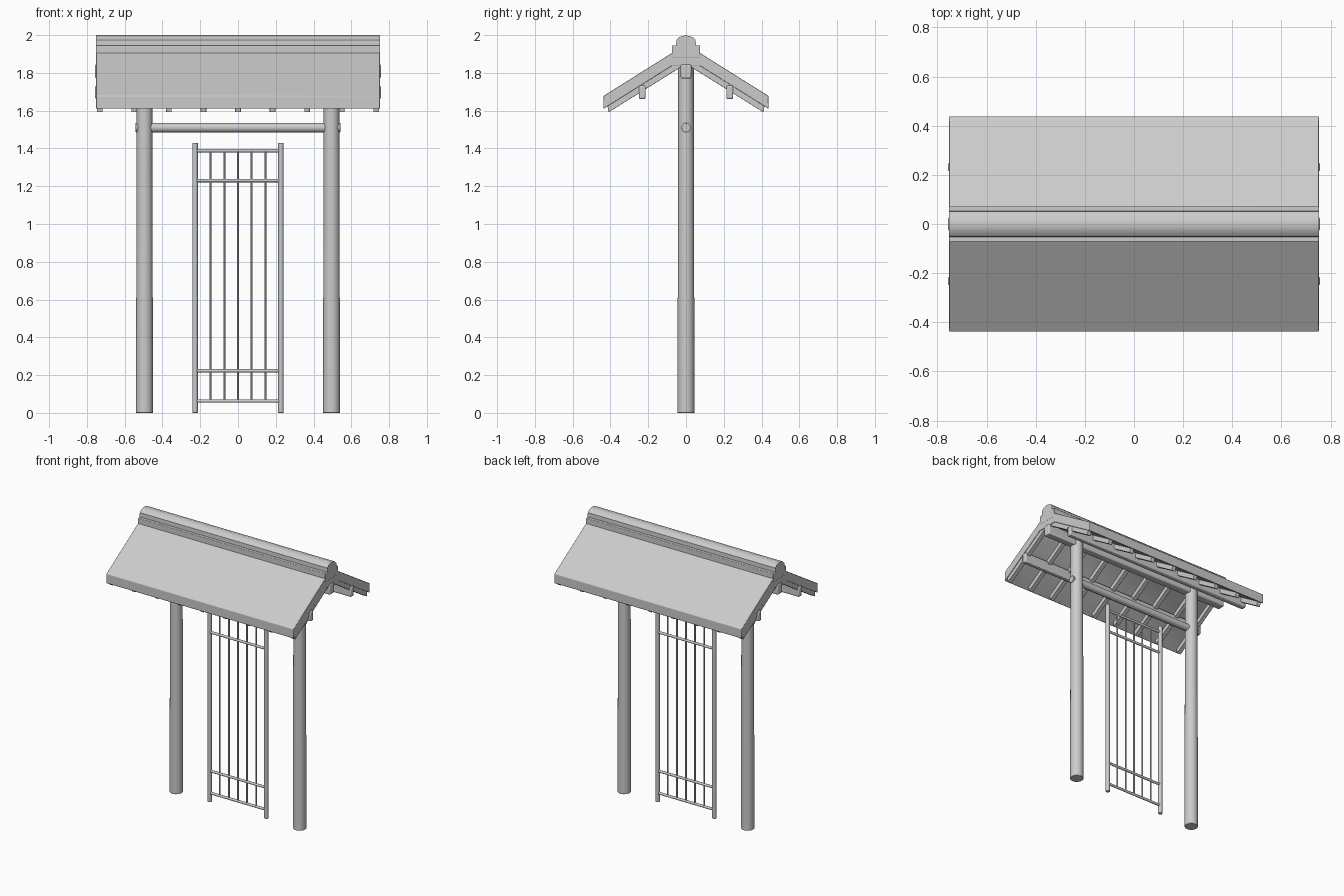
import bpy, bmesh, math
from mathutils import Vector

if "Cube" in bpy.data.objects:
    bpy.data.objects.remove(bpy.data.objects["Cube"])


def finish(name, bm, bevel=0.0):
    bmesh.ops.recalc_face_normals(bm, faces=bm.faces)
    me = bpy.data.meshes.new(name)
    bm.to_mesh(me)
    bm.free()
    ob = bpy.data.objects.new(name, me)
    bpy.context.collection.objects.link(ob)
    if bevel:
        m = ob.modifiers.new("bevel", "BEVEL")
        m.width, m.segments = bevel, 2
        m.limit_method = "ANGLE"
    bpy.ops.object.select_all(action="DESELECT")
    ob.select_set(True)
    bpy.context.view_layer.objects.active = ob
    bpy.ops.object.shade_smooth_by_angle(angle=math.radians(35))
    return ob


def rod(name, a, b, r1, r2=None, sides=16, bevel=0.0):
    """Round pole from point a to point b."""
    a, b = Vector(a), Vector(b)
    bm = bmesh.new()
    bmesh.ops.create_cone(bm, cap_ends=True, segments=sides, radius1=r1,
                          radius2=r2 or r1, depth=(b - a).length)
    rot = (b - a).to_track_quat("Z", "Y").to_matrix().to_4x4()
    rot.translation = (a + b) / 2
    bm.transform(rot)
    return finish(name, bm, bevel)


def extrude_x(name, profile, x0, x1, bevel=0.0):
    """Extrude a (y, z) profile along x."""
    bm = bmesh.new()
    f = bm.faces.new([bm.verts.new((x0, y, z)) for y, z in profile])
    res = bmesh.ops.extrude_face_region(bm, geom=[f])
    verts = [v for v in res["geom"] if isinstance(v, bmesh.types.BMVert)]
    bmesh.ops.translate(bm, verts=verts, vec=(x1 - x0, 0, 0))
    return finish(name, bm, bevel)


def mirrored(half):
    """Complete a half profile (y >= 0) across y = 0."""
    return half + [(-y, z) for y, z in reversed(half) if y > 0]


def rect(y, z, w, h):
    return [(y - w/2, z - h/2), (y + w/2, z - h/2), (y + w/2, z + h/2), (y - w/2, z + h/2)]


# Posts and the tie rail passing through them
for side, s in (("left", -1), ("right", 1)):
    rod(side + "_post", (s * 0.495, 0, 0), (s * 0.495, 0, 1.85), 0.045, 0.041, 24, 0.003)
rod("tie_rail", (-0.542, 0, 1.51), (0.542, 0, 1.51), 0.025, bevel=0.003)

# Gate: stiles, rails, bars
for side, s in (("left", -1), ("right", 1)):
    rod(side + "_gate_stile", (s * 0.227, 0, 0), (s * 0.227, 0, 1.43), 0.014, bevel=0.002)
for i, z in enumerate((0.063, 0.223, 1.23, 1.388)):
    rod(f"gate_rail_{i+1}", (-0.227, 0, z), (0.227, 0, z), 0.009, sides=12)
for i in range(5):
    x = (i - 2) * 0.0725
    rod(f"gate_bar_{i+1}", (x, 0, 0.063), (x, 0, 1.388), 0.0055, sides=10)

# Gabled roof slab
extrude_x("roof", mirrored([(0.077, 1.836), (0.437, 1.61), (0.437, 1.678), (0, 1.952)]),
          -0.752, 0.752, 0.003)

# Stepped ridge cap
extrude_x("ridge_base", mirrored([(0.074, 1.88), (0.074, 1.945)]), -0.753, 0.753, 0.004)
extrude_x("ridge_cap", mirrored([(0.053, 1.93), (0.051, 1.975), (0.035, 1.99), (0, 2.0)]),
          -0.753, 0.753)

# Ridge beam and purlins
extrude_x("ridge_beam", rect(0, 1.808, 0.056, 0.076), -0.757, 0.757, 0.008)
for side, s in (("front", -1), ("back", 1)):
    extrude_x(side + "_purlin", rect(s * 0.232, 1.697, 0.036, 0.07), -0.757, 0.757, 0.007)

# Rafters under both slopes
for side, s in (("front", -1), ("back", 1)):
    for i in range(9):
        x = (i - 4) * 0.183
        profile = [(s * 0.02, 1.835), (s * 0.41, 1.591), (s * 0.416, 1.626), (s * 0.02, 1.874)]
        extrude_x(f"{side}_rafter_{i+1}", profile, x - 0.015, x + 0.015, 0.002)
